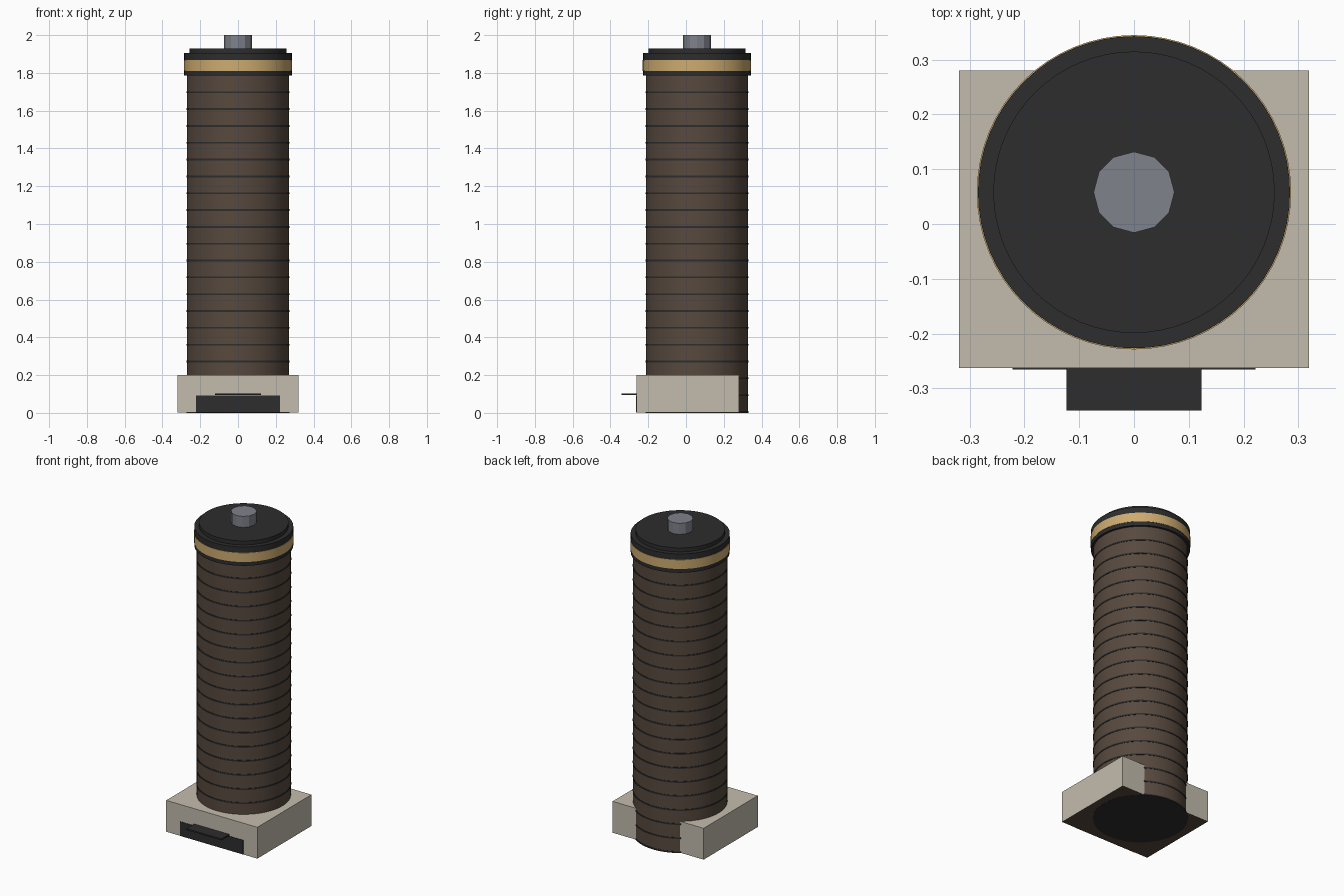
import bpy, bmesh
from mathutils import Matrix, Vector

if "Cube" in bpy.data.objects:
    bpy.data.objects.remove(bpy.data.objects["Cube"])

CY = 0.058  # column axis offset in y


def material(name, hex_rgb):
    def lin(c):
        c /= 255
        return c / 12.92 if c <= 0.04045 else ((c + 0.055) / 1.055) ** 2.4
    m = bpy.data.materials.new(name)
    m.diffuse_color = (*[lin((hex_rgb >> s) & 255) for s in (16, 8, 0)], 1)
    m.use_nodes = True
    m.node_tree.nodes["Principled BSDF"].inputs["Base Color"].default_value = m.diffuse_color
    return m


stone = material("pale stone", 0xC4BCAE)
brown = material("dark brown", 0x57493E)
charcoal = material("charcoal", 0x2D2D2D)
gold = material("gold", 0xCDAB70)
steel = material("grey steel", 0x7E828B)


def finish(name, bm, *mats):
    me = bpy.data.meshes.new(name)
    bm.to_mesh(me)
    bm.free()
    ob = bpy.data.objects.new(name, me)
    bpy.context.collection.objects.link(ob)
    for m in mats:
        me.materials.append(m)
    return ob


def drum(name, radius, z0, z1, mat, sides=64, smooth=True):
    bm = bmesh.new()
    bmesh.ops.create_cone(bm, cap_ends=True, segments=sides, radius1=radius,
                          radius2=radius, depth=z1 - z0,
                          matrix=Matrix.Translation((0, CY, (z0 + z1) / 2)))
    for f in bm.faces:
        f.smooth = smooth and abs(f.normal.z) < 0.5
    for e in bm.edges:
        e.smooth = not any(abs(f.normal.z) > 0.5 for f in e.link_faces)
    return finish(name, bm, mat)


def box(name, lo, hi, *mats):
    lo, hi = Vector(lo), Vector(hi)
    bm = bmesh.new()
    bmesh.ops.create_cube(bm, size=1, matrix=Matrix.Translation((lo + hi) / 2)
                          @ Matrix.Diagonal((*(hi - lo), 1)))
    if len(mats) > 1:  # second colour goes on the underside
        bm.normal_update()
        for f in bm.faces:
            f.material_index = int(f.normal.z < -0.5)
    return finish(name, bm, *mats)


# Plinth, its front panel and the projecting shelf
box("plinth", (-0.32, -0.263, 0.001), (0.32, 0.28, 0.2), stone, brown)
box("front_panel", (-0.222, -0.266, 0.002), (0.222, -0.262, 0.092), charcoal)
box("front_shelf", (-0.123, -0.341, 0.094), (0.123, -0.262, 0.103), charcoal)

# Column with evenly spaced joint bands
drum("column", 0.271, 0.002, 1.80, brown)
for i in range(20):
    z = 0.0045 + i * 0.0891
    drum("joint_band", 0.2735, z - 0.0045, z + 0.0045, charcoal)

# Collar, gold ring, cap and finial
drum("collar", 0.285, 1.785, 1.905, charcoal)
drum("gold_ring", 0.287, 1.81, 1.868, gold)
drum("cap", 0.257, 1.90, 1.93, charcoal)
drum("finial", 0.074, 1.925, 2.0, steel, sides=12, smooth=False)
